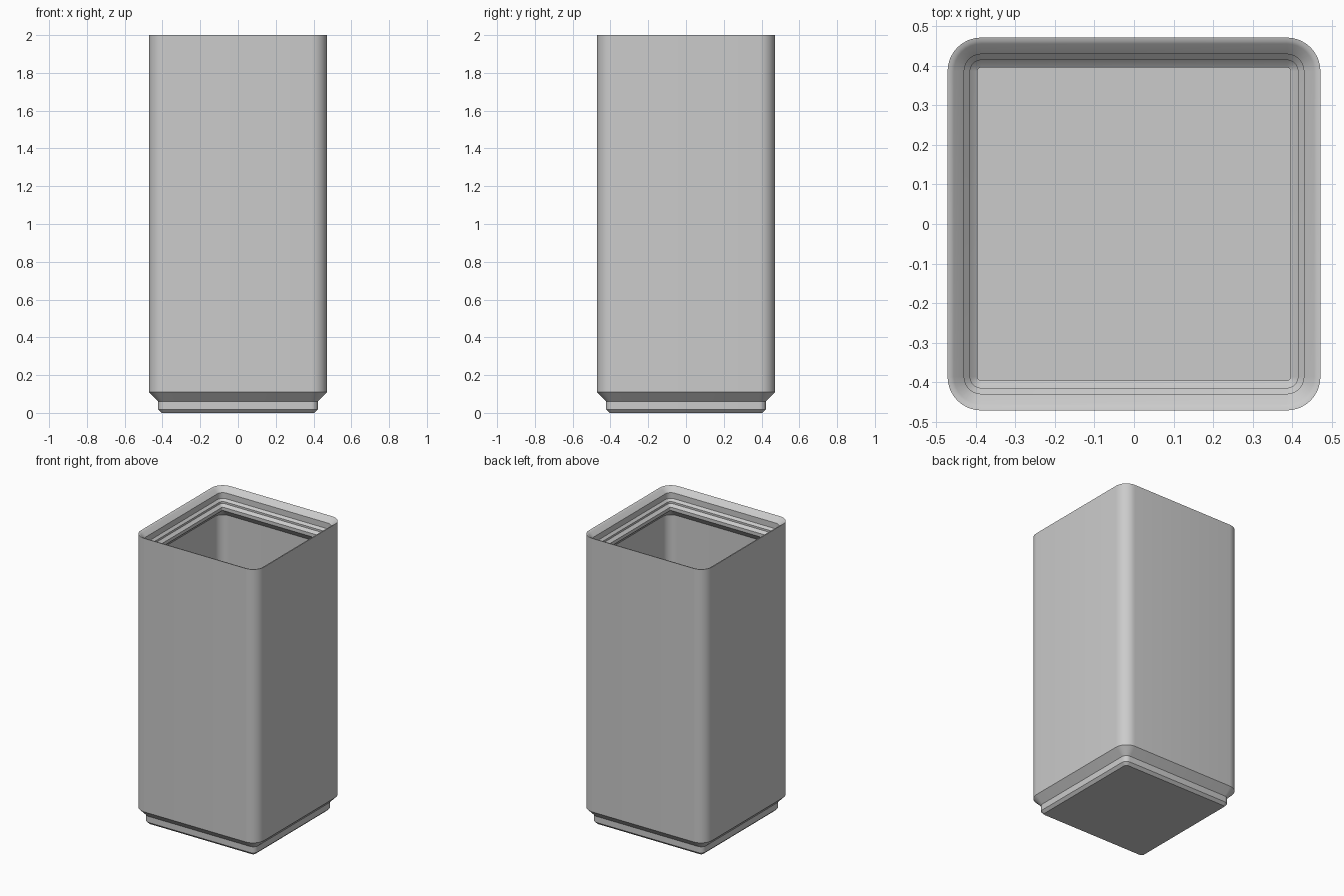
import bpy, bmesh, math

if "Cube" in bpy.data.objects:
    bpy.data.objects.remove(bpy.data.objects["Cube"], do_unlink=True)

HALF, RADIUS, STEPS = 0.472, 0.085, 8


def material(name, rgb):
    mat = bpy.data.materials.new(name)
    mat.use_nodes = True
    colour = (*rgb, 1)
    mat.diffuse_color = colour
    mat.node_tree.nodes["Principled BSDF"].inputs["Base Color"].default_value = colour
    return mat


def rounded_ring(bm, half, z):
    """Rounded square whose corners share the centres of the outer corners."""
    radius = max(RADIUS - (HALF - half), 0.008)
    centre = half - radius
    ring = []
    for corner in range(4):
        middle = math.pi / 4 + corner * math.pi / 2
        cx = math.copysign(centre, math.cos(middle))
        cy = math.copysign(centre, math.sin(middle))
        for i in range(STEPS + 1):
            a = (corner + i / STEPS) * math.pi / 2
            ring.append(bm.verts.new((cx + radius * math.cos(a),
                                      cy + radius * math.sin(a), z)))
    return ring


def loft(name, profile, mat):
    """Join rounded square rings along a profile and cap both ends."""
    bm = bmesh.new()
    rings = [rounded_ring(bm, half, z) for half, z in profile]
    for low, high in zip(rings, rings[1:]):
        for i in range(len(low)):
            j = (i + 1) % len(low)
            bm.faces.new((low[i], low[j], high[j], high[i]))
    bm.faces.new(rings[0][::-1])
    bm.faces.new(rings[-1])
    bmesh.ops.recalc_face_normals(bm, faces=bm.faces)
    mesh = bpy.data.meshes.new(name)
    bm.to_mesh(mesh)
    bm.free()
    mesh.materials.append(mat)
    obj = bpy.data.objects.new(name, mesh)
    bpy.context.collection.objects.link(obj)
    bpy.ops.object.select_all(action="DESELECT")
    obj.select_set(True)
    bpy.context.view_layer.objects.active = obj
    bpy.ops.object.shade_smooth_by_angle(angle=math.radians(30))
    return obj


# Stepped foot and outer wall
foot_and_wall = [(0.405, 0), (0.423, 0.018), (0.423, 0.06), (HALF, 0.11), (HALF, 2)]
# Softened rim and stepped stacking lip, from the top down
lip = [(0.463, 1.998), (0.456, 1.993), (0.43, 1.968), (0.43, 1.928),
       (0.415, 1.913), (0.415, 1.9), (0.401, 1.886), (0.396, 1.883), (0.396, 1.86)]
# Underside of the lip, thin inner wall and floor
cavity = [(0.45, 1.806), (0.45, 0.16)]

loft("storage_bin", foot_and_wall + lip + cavity, material("light grey", (0.6, 0.6, 0.6)))
